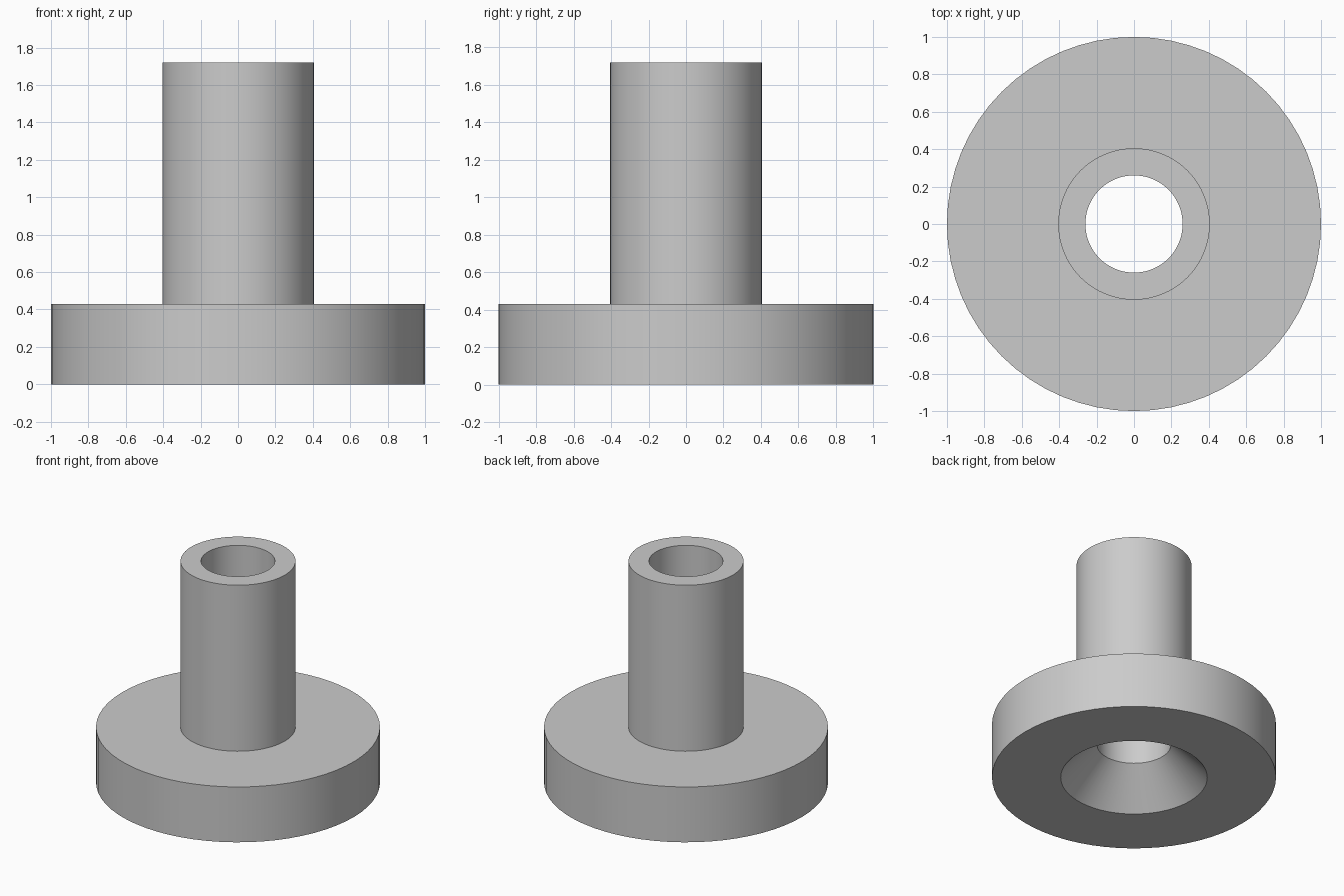
import bpy
import bmesh
import math

cube = bpy.data.objects.get("Cube")
if cube:
    bpy.data.objects.remove(cube, do_unlink=True)

SIDES = 64
FLANGE_R, TUBE_R, BORE_R, SINK_R = 1.0, 0.405, 0.26, 0.516
FLANGE_H, TOTAL_H, SINK_H = 0.43, 1.72, 0.265

# Plain grey material
grey = bpy.data.materials.new("plain_grey")
grey.use_nodes = True
colour = (0.6, 0.6, 0.6, 1.0)
grey.diffuse_color = colour
grey.node_tree.nodes["Principled BSDF"].inputs["Base Color"].default_value = colour


def lathe(name, profile):
    """Spin a closed (radius, height) profile around the z axis."""
    bm = bmesh.new()
    verts = [bm.verts.new((r, 0, z)) for r, z in profile]
    edges = [bm.edges.new((verts[i - 1], v)) for i, v in enumerate(verts)]
    bmesh.ops.spin(bm, geom=verts + edges, cent=(0, 0, 0), axis=(0, 0, 1),
                   angle=math.tau, steps=SIDES, use_merge=True)
    bmesh.ops.remove_doubles(bm, verts=bm.verts[:], dist=1e-4)
    bmesh.ops.recalc_face_normals(bm, faces=bm.faces[:])
    mesh = bpy.data.meshes.new(name)
    bm.to_mesh(mesh)
    bm.free()
    mesh.materials.append(grey)
    obj = bpy.data.objects.new(name, mesh)
    bpy.context.collection.objects.link(obj)
    bpy.ops.object.select_all(action="DESELECT")
    obj.select_set(True)
    bpy.context.view_layer.objects.active = obj
    bpy.ops.object.shade_smooth_by_angle(angle=math.radians(30))
    return obj


# Flanged tube with a through bore, countersunk from below
lathe("flanged_bushing", [
    (SINK_R, 0), (FLANGE_R, 0), (FLANGE_R, FLANGE_H), (TUBE_R, FLANGE_H),
    (TUBE_R, TOTAL_H), (BORE_R, TOTAL_H), (BORE_R, SINK_H),
])
